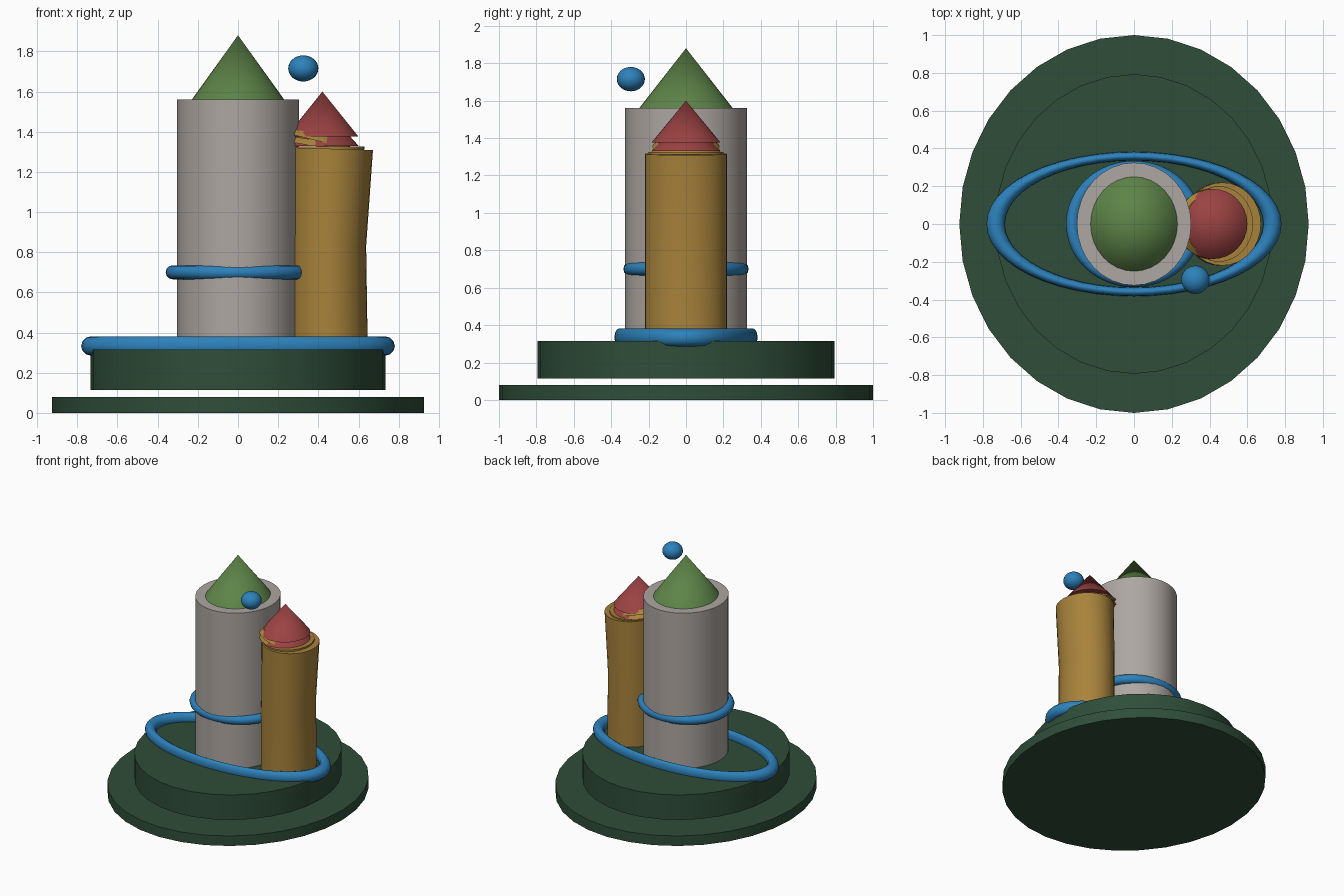
import bpy, math
from mathutils import Matrix, Vector

cube = bpy.data.objects.get("Cube")
if cube:
    bpy.data.objects.remove(cube, do_unlink=True)


def material(name, rgb):
    m = bpy.data.materials.new(name)
    m.use_nodes = True
    m.diffuse_color = (*rgb, 1)
    m.node_tree.nodes["Principled BSDF"].inputs["Base Color"].default_value = (*rgb, 1)
    return m


DARK = material("dark green", (0.028, 0.075, 0.041))
GREY = material("stone grey", (0.42, 0.385, 0.36))
LEAF = material("leaf green", (0.11, 0.23, 0.065))
GOLD = material("ochre", (0.39, 0.225, 0.044))
RED = material("brick red", (0.33, 0.055, 0.055))
BLUE = material("blue", (0.026, 0.22, 0.50))


def finish(name, mat, angle=40):
    ob = bpy.context.object
    ob.name = name
    ob.data.materials.clear()
    ob.data.materials.append(mat)
    bpy.ops.object.transform_apply(location=False, rotation=True, scale=True)
    bpy.ops.object.shade_smooth_by_angle(angle=math.radians(angle))
    return ob


def frustum(name, mat, x, z0, z1, rx, ry, top=1.0, tilt=0.0):
    """Elliptical cylinder or cone; top is the ratio of upper to lower radius."""
    bpy.ops.mesh.primitive_cone_add(vertices=32, radius1=1, radius2=top, depth=z1 - z0,
                                    location=(x, 0, (z0 + z1) / 2),
                                    rotation=(0, math.radians(tilt), 0))
    bpy.context.object.scale = (rx, ry, 1)
    return finish(name, mat)


def ring(name, mat, z, major, minor, y_scale):
    bpy.ops.mesh.primitive_torus_add(major_segments=48, minor_segments=12, major_radius=major,
                                     minor_radius=minor, location=(0, 0, z))
    bpy.context.object.scale = (1, y_scale, 1)
    return finish(name, mat, 60)


# Two floating plinth discs
frustum("base_disc", DARK, 0, 0, 0.08, 0.925, 1.0)
frustum("upper_disc", DARK, 0, 0.115, 0.315, 0.735, 0.793)

# Main tower with its roof
frustum("main_tower", GREY, 0, 0.312, 1.56, 0.303, 0.325)
frustum("main_roof", LEAF, 0, 1.56, 1.88, 0.23, 0.25, 0)

# Rings and floating ball
ring("ground_ring", BLUE, 0.333, 0.733, 0.048, 0.49)
ring("tower_ring", BLUE, 0.70, 0.325, 0.035, 0.93)
bpy.ops.mesh.primitive_uv_sphere_add(segments=24, ring_count=16, radius=1,
                                     location=(0.325, -0.295, 1.715))
bpy.context.object.scale = (0.075, 0.075, 0.065)
finish("floating_ball", BLUE)

# Side tower, lofted through slightly shifted sections: z, centre x, radius x
sections = [(0.312, 0.452, 0.194), (0.83, 0.449, 0.189), (1.315, 0.467, 0.205)]
N = 32
verts, faces = [], []
for i, (z, cx, r) in enumerate(sections):
    lean = 0.03 if i == 2 else 0
    for k in range(N):
        a = 2 * math.pi * k / N
        verts.append((cx + r * math.cos(a), 0.22 * math.sin(a), z - lean * r * math.cos(a)))
for i in range(len(sections) - 1):
    for k in range(N):
        a, b = i * N + k, i * N + (k + 1) % N
        faces.append((a, b, b + N, a + N))
faces += [tuple(reversed(range(N))), tuple(range(2 * N, 3 * N))]
mesh = bpy.data.meshes.new("side_tower")
mesh.from_pydata(verts, [], faces)
tower = bpy.data.objects.new("side_tower", mesh)
bpy.context.collection.objects.link(tower)
bpy.ops.object.select_all(action="DESELECT")
tower.select_set(True)
bpy.context.view_layer.objects.active = tower
finish("side_tower", GOLD)

# Tiered side roof with a crooked collar showing on its inner side
frustum("side_roof_lower", RED, 0.42, 1.33, 1.53, 0.18, 0.185, 0)
frustum("side_roof_upper", RED, 0.42, 1.375, 1.60, 0.18, 0.185, 0)
frustum("roof_collar_lower", GOLD, 0.405, 1.325, 1.355, 0.175, 0.185, 0.85, 9)
frustum("roof_collar_upper", GOLD, 0.395, 1.355, 1.385, 0.165, 0.18, 0.85, 14)
frustum("side_tower_lip", GOLD, 0.45, 1.312, 1.326, 0.18, 0.2)
